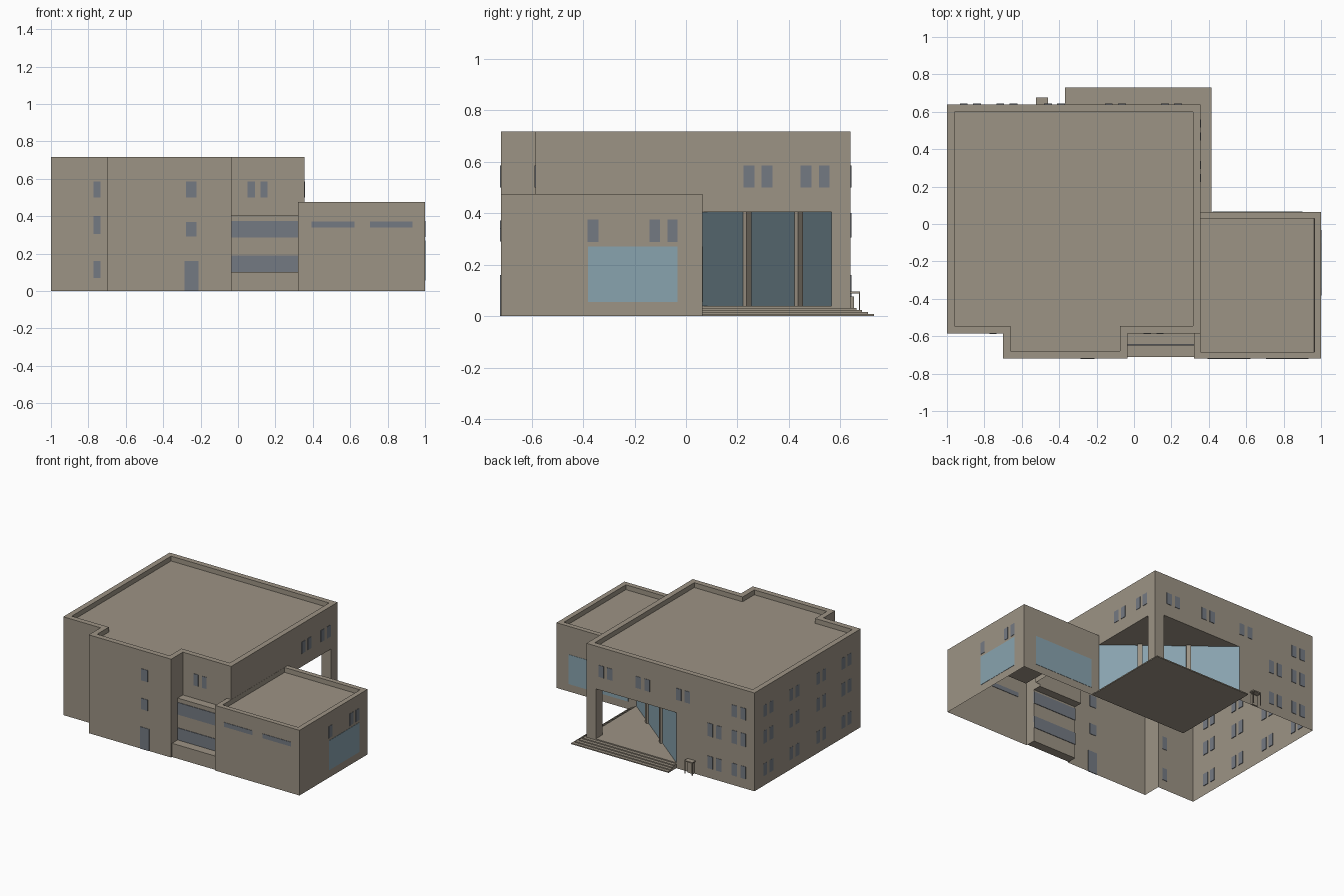
import bpy, bmesh, math
from mathutils import Matrix, Vector

if "Cube" in bpy.data.objects:
    bpy.data.objects.remove(bpy.data.objects["Cube"])


def material(name, rgb):
    m = bpy.data.materials.new(name)
    m.diffuse_color = (*rgb, 1)
    m.use_nodes = True
    m.node_tree.nodes["Principled BSDF"].inputs["Base Color"].default_value = m.diffuse_color
    return m


WALL = material("stone_beige", (0.335, 0.292, 0.232))
PANE = material("window_grey", (0.175, 0.195, 0.225))
GLASS = material("glass_blue", (0.25, 0.37, 0.43))


def finish(name, bm, mat):
    bmesh.ops.remove_doubles(bm, verts=bm.verts, dist=1e-5)
    me = bpy.data.meshes.new(name)
    bm.to_mesh(me)
    bm.free()
    me.materials.append(mat)
    ob = bpy.data.objects.new(name, me)
    bpy.context.collection.objects.link(ob)
    return ob


def box(bm, x0, x1, y0, y1, z0, z1):
    m = Matrix.Translation(((x0 + x1) / 2, (y0 + y1) / 2, (z0 + z1) / 2))
    bmesh.ops.create_cube(bm, size=1, matrix=m @ Matrix.Diagonal((x1 - x0, y1 - y0, z1 - z0, 1)))


def boxes(name, mat, *items):
    bm = bmesh.new()
    for b in items:
        box(bm, *b)
    return finish(name, bm, mat)


def ribbon(bm, pts, z0, z1):
    """Vertical wall strip along a counter-clockwise path."""
    for a, b in zip(pts, pts[1:]):
        bm.faces.new([bm.verts.new(v) for v in ((*a, z0), (*b, z0), (*b, z1), (*a, z1))])


def polygon(bm, pts, z):
    return bm.faces.new([bm.verts.new((*p, z)) for p in pts])


def plates(name, mat, axis, pos, spans, rows, t=0.003):
    """Thin panes straddling a wall; axis is the wall's normal direction."""
    items = []
    for a, b in spans:
        for z0, z1 in rows:
            if axis == "y":
                items.append((a, b, pos - t, pos + t, z0, z1))
            else:
                items.append((pos - t, pos + t, a, b, z0, z1))
    return boxes(name, mat, *items)


def pairs(centres):
    """Two narrow windows side by side around each centre."""
    return [(c + s * 0.035 - 0.021, c + s * 0.035 + 0.021) for c in centres for s in (-1, 1)]


TOP, WING_TOP, MID, DECK = 0.717, 0.475, 0.405, 0.04
A, B = (0.355, 0.065), (-0.37, 0.64)          # ends of the slanted entrance glazing
front = [(-1, 0.64), (-1, -0.585), (-0.7, -0.585), (-0.7, -0.72), (-0.035, -0.72), (-0.035, -0.645)]
wing = [(0.32, -0.645), (0.32, -0.72), (1, -0.72), (1, 0.065), A]

# Outer walls: an open-bottomed shell, lower storeys then upper ones
bm = bmesh.new()
ribbon(bm, [B] + front + wing, 0, MID)
ribbon(bm, [A, (0.355, 0.64), B] + front + [(-0.035, -0.585), (0.32, -0.585), (0.355, -0.585), A], MID, TOP)
ribbon(bm, [(0.32, -0.585)] + wing, MID, WING_TOP)
polygon(bm, [(0.355, 0.64), A, B][::-1], MID).normal_flip()
finish("walls", bm, WALL)


# Roofs with a raised parapet
def roof(name, pts, z, rim):
    bm = bmesh.new()
    f = polygon(bm, pts, z)
    bm.normal_update()
    bmesh.ops.inset_region(bm, faces=[f], thickness=rim, use_even_offset=True, use_boundary=True)
    bmesh.ops.inset_region(bm, faces=[f], thickness=0.0005, depth=-0.035, use_even_offset=True, use_boundary=True)
    finish(name, bm, WALL)


roof("main_roof", front[:5] + [(-0.035, -0.585), (0.355, -0.585), (0.355, 0.64)], TOP, 0.04)
roof("wing_roof", [(0.32, -0.72), (1, -0.72), (1, 0.065), (0.32, 0.065)], WING_TOP, 0.036)

# Slanted entrance glazing with pillars, and the corner column
bm = bmesh.new()
ribbon(bm, [A, B], 0, MID)
finish("entrance_glass", bm, GLASS)
a, b = Vector(A), Vector(B)
for i, y in enumerate((0.232, 0.432)):
    p = a.lerp(b, (y - A[1]) / (B[1] - A[1]))
    ob = boxes(f"entrance_pillar_{i + 1}", WALL, (-0.016, 0.016, -0.016, 0.016, DECK, MID))
    ob.location = (p.x, p.y, 0)
    ob.rotation_euler.z = math.atan2(b.y - a.y, b.x - a.x)
boxes("corner_column", WALL, (0.28, 0.355, 0.565, 0.64, DECK, MID))

# Porch deck with steps on two sides
boxes("porch_steps", WALL, *[(-0.37, 0.355 + 0.015 * i, 0.065, 0.64 + 0.0225 * i,
                              DECK - 0.008 * (i + 1), DECK - 0.008 * i) for i in range(5)])

# Front bay: roof ledge and protruding sill
boxes("bay_roof", WALL, (-0.035, 0.32, -0.645, -0.585, 0.39, MID))
boxes("bay_sill", WALL, (-0.035, 0.32, -0.71, -0.645, 0, 0.1))
plates("bay_windows", PANE, "y", -0.645, [(-0.035, 0.32)], [(0.102, 0.19), (0.287, 0.375)], 0.004)

# Windows and door on the front
LOW, MIDDLE, UPPER = (0.07, 0.16), (0.305, 0.4), (0.5, 0.585)
plates("front_left_windows", PANE, "y", -0.585, [(-0.772, -0.735)], [LOW, MIDDLE, UPPER])
plates("front_middle_windows", PANE, "y", -0.72, [(-0.277, -0.223)], [(0.29, 0.37), UPPER])
plates("front_door", PANE, "y", -0.72, [(-0.285, -0.21)], [(0, 0.16)])
plates("front_upper_windows", PANE, "y", -0.585, [(0.052, 0.09), (0.12, 0.157)], [UPPER])
plates("wing_strip_windows", PANE, "y", -0.72, [(0.392, 0.623), (0.705, 0.932)], [(0.34, 0.372)])

# Windows on the right side
plates("right_upper_windows", PANE, "x", 0.355, pairs((0.28, 0.502)), [UPPER])
plates("wing_side_windows", PANE, "x", 0.999, [(-0.383, -0.341), (-0.142, -0.102), (-0.072, -0.033)], [(0.288, 0.375)])
plates("wing_side_glass", GLASS, "x", 1, [(-0.38, -0.033)], [(0.055, 0.27)], 0.002)
plates("wing_back_glass", GLASS, "y", 0.065, [(0.42, 0.9)], [(0.055, 0.27)], 0.002)

# Windows on the back and the left side
plates("back_upper_windows", PANE, "y", 0.64, pairs((0.2, -0.1, -0.425, -0.875)), [UPPER])
plates("back_lower_windows", PANE, "y", 0.64, pairs((-0.68, -0.875)), [LOW, MIDDLE])
plates("left_windows", PANE, "x", -0.998, pairs((0.48, 0.18, -0.13, -0.42)), [LOW, MIDDLE, UPPER])

# Small back door with a canopy on thin posts
boxes("back_door_surround", WALL, (-0.515, -0.47, 0.64, 0.653, 0, 0.077))
boxes("back_door_canopy", WALL, (-0.525, -0.46, 0.64, 0.677, 0.088, 0.096),
      *[(x, x + 0.005, 0.672, 0.677, 0, 0.088) for x in (-0.525, -0.465)])
